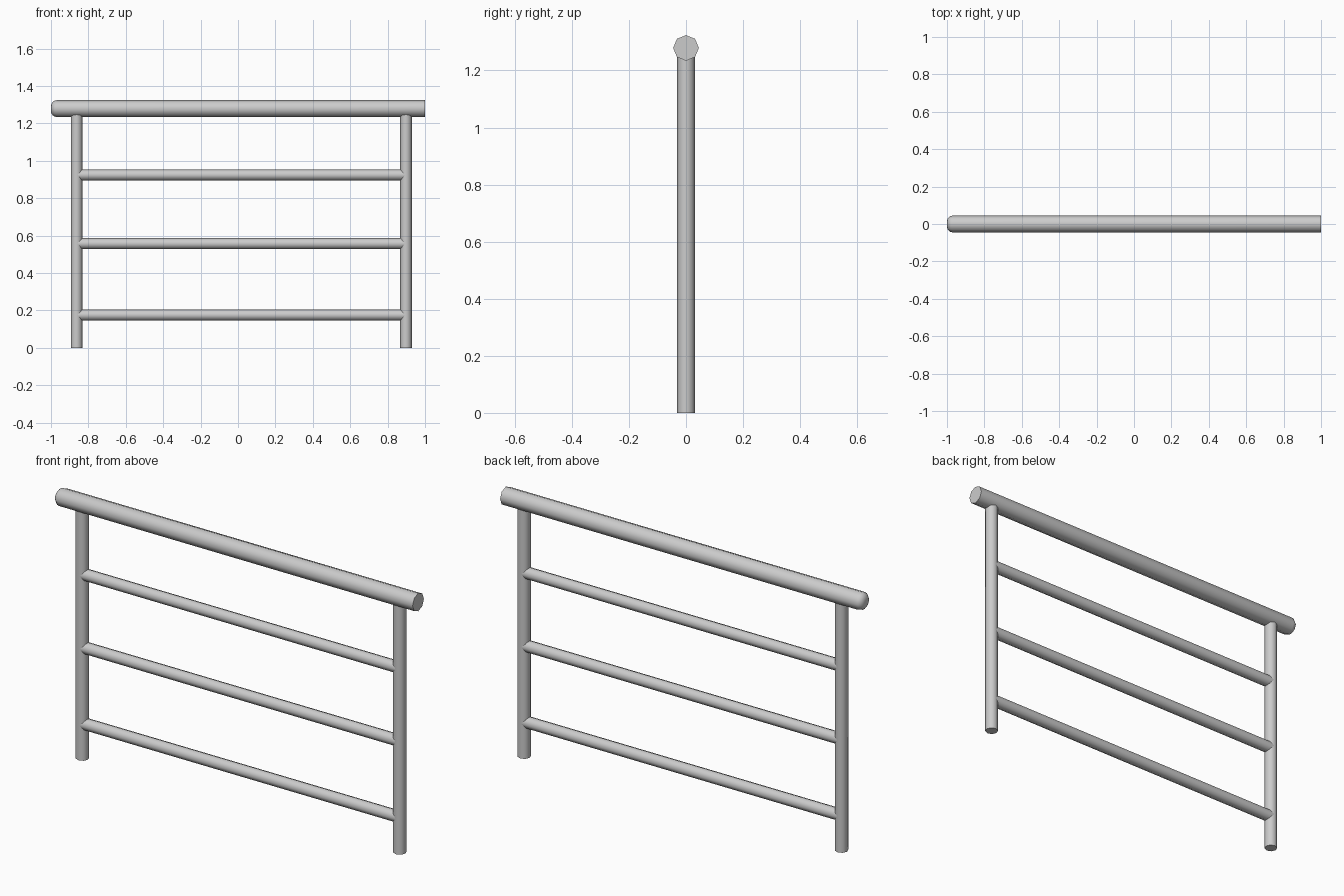
import bpy, bmesh
from math import radians, pi
from mathutils import Vector

if "Cube" in bpy.data.objects:
    bpy.data.objects.remove(bpy.data.objects["Cube"])


def bar(name, a, b, r, round_start=0.0):
    """Eight-sided bar from a to b, optionally with a rounded start."""
    a, b = Vector(a), Vector(b)
    bm = bmesh.new()
    bmesh.ops.create_cone(bm, cap_ends=True, segments=8, radius1=r, radius2=r,
                          depth=(b - a).length)
    if round_start:
        low = min(v.co.z for v in bm.verts)
        rim = [e for e in bm.edges if all(v.co.z < low + 1e-4 for v in e.verts)]
        bmesh.ops.bevel(bm, geom=rim, offset=round_start, segments=4,
                        profile=0.5, affect='EDGES')
    mesh = bpy.data.meshes.new(name)
    bm.to_mesh(mesh)
    bm.free()
    ob = bpy.data.objects.new(name, mesh)
    bpy.context.collection.objects.link(ob)
    ob.location = (a + b) / 2
    if abs(b.x - a.x) > 0.01:
        ob.rotation_euler = (0, pi / 2, 0)
    bpy.ops.object.select_all(action='DESELECT')
    ob.select_set(True)
    bpy.context.view_layer.objects.active = ob
    bpy.ops.object.shade_smooth_by_angle(angle=radians(60))
    return ob


LEFT, RIGHT, RAIL_Z = -0.863, 0.898, 1.279

# Handrail, rounded at the left end and cut flat at the right
bar("handrail", (-1, 0, RAIL_Z), (1, 0, RAIL_Z), 0.045, round_start=0.03)

# Upright posts
for side, x in (("left", LEFT), ("right", RIGHT)):
    bar(side + "_post", (x, 0, 0), (x, 0, RAIL_Z - 0.02), 0.031)

# Horizontal crossbars between the posts
for part, z in (("lower", 0.175), ("middle", 0.557), ("upper", 0.924)):
    bar(part + "_crossbar", (LEFT, 0, z), (RIGHT, 0, z), 0.0295)
